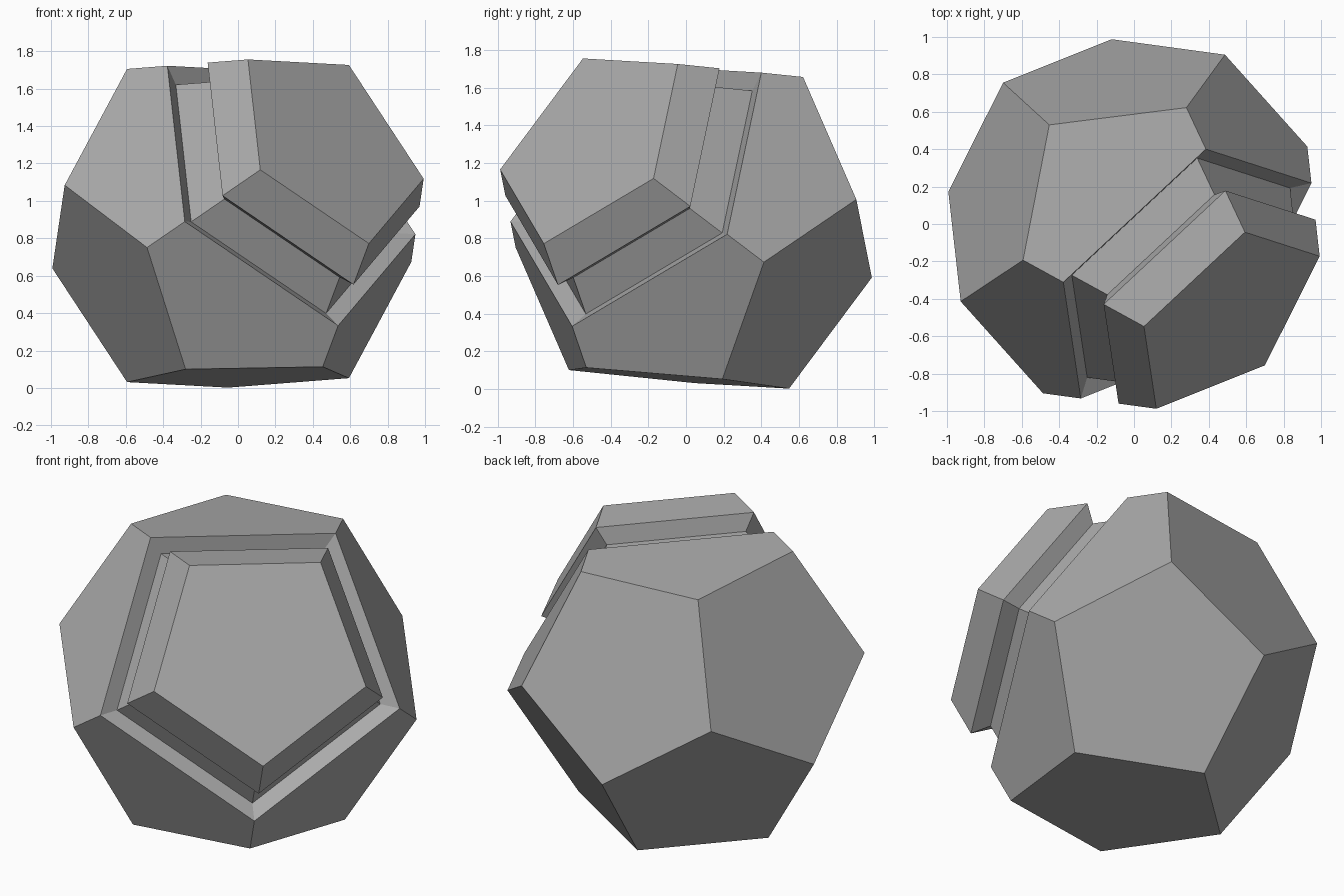
import bpy, bmesh, math
from mathutils import Vector, Matrix

if "Cube" in bpy.data.objects:
    bpy.data.objects.remove(bpy.data.objects["Cube"], do_unlink=True)

# One plain grey material
grey = bpy.data.materials.new("mid_grey")
grey.use_nodes = True
colour = (0.4, 0.4, 0.4, 1)
grey.diffuse_color = colour
grey.node_tree.nodes["Principled BSDF"].inputs["Base Color"].default_value = colour

# Regular dodecahedron proportions, with one face pointing up the local axis
EDGE = 0.739
PHI = (1 + math.sqrt(5)) / 2
INRADIUS = EDGE * PHI ** 2 / (2 * math.sqrt(3 - PHI))
FACE_RADIUS = EDGE / (2 * math.sin(math.pi / 5))
GROOVE_SCALE = 0.88


def pentagon(radius, height, turn=0.0):
    step = math.tau / 5
    return [Vector((radius * math.cos((i + turn) * step),
                    radius * math.sin((i + turn) * step), height)) for i in range(5)]


cap = pentagon(FACE_RADIUS, INRADIUS)
upper = pentagon(FACE_RADIUS * PHI, INRADIUS / PHI ** 3)
lower = pentagon(FACE_RADIUS * PHI, -INRADIUS / PHI ** 3, 0.5)
base = pentagon(FACE_RADIUS, -INRADIUS, 0.5)

# Groove: the middle third of the cap's sloping edges, sunk towards the centre
groove_top = [a.lerp(b, 1 / 3) for a, b in zip(cap, upper)]
groove_low = [a.lerp(b, 2 / 3) for a, b in zip(cap, upper)]
floor_top = [p * GROOVE_SCALE for p in groove_top]
floor_low = [p * GROOVE_SCALE for p in groove_low]

bm = bmesh.new()
loft = [[bm.verts.new(p) for p in ring]
        for ring in (cap, groove_top, floor_top, floor_low, groove_low)]
up, low, bottom = [[bm.verts.new(p) for p in ring] for ring in (upper, lower, base)]

# Cap, groove walls and groove floor
bm.faces.new(loft[0])
for a, b in zip(loft, loft[1:]):
    for i in range(5):
        j = (i + 1) % 5
        bm.faces.new((a[i], b[i], b[j], a[j]))

# Remaining pentagonal sides and the far face
rim = loft[-1]
for i in range(5):
    j = (i + 1) % 5
    bm.faces.new((rim[i], up[i], low[i], up[j], rim[j]))
    bm.faces.new((bottom[i], bottom[j], low[j], up[j], low[i]))
bm.faces.new(bottom[::-1])
bmesh.ops.recalc_face_normals(bm, faces=bm.faces)

# Tilt so the grooved face looks up and to the front left
axis = Vector((0.597, -0.609, 0.521)).normalized()
corner = Vector((-0.442, -0.043, 0.446))
corner = (corner - axis * corner.dot(axis)).normalized()
tilt = Matrix((corner, axis.cross(corner), axis)).transposed().to_4x4()
bm.transform(Matrix.Translation((0, 0, 0.879)) @ tilt)

mesh = bpy.data.meshes.new("grooved_dodecahedron")
bm.to_mesh(mesh)
bm.free()
mesh.materials.append(grey)
solid = bpy.data.objects.new("grooved_dodecahedron", mesh)
bpy.context.collection.objects.link(solid)
